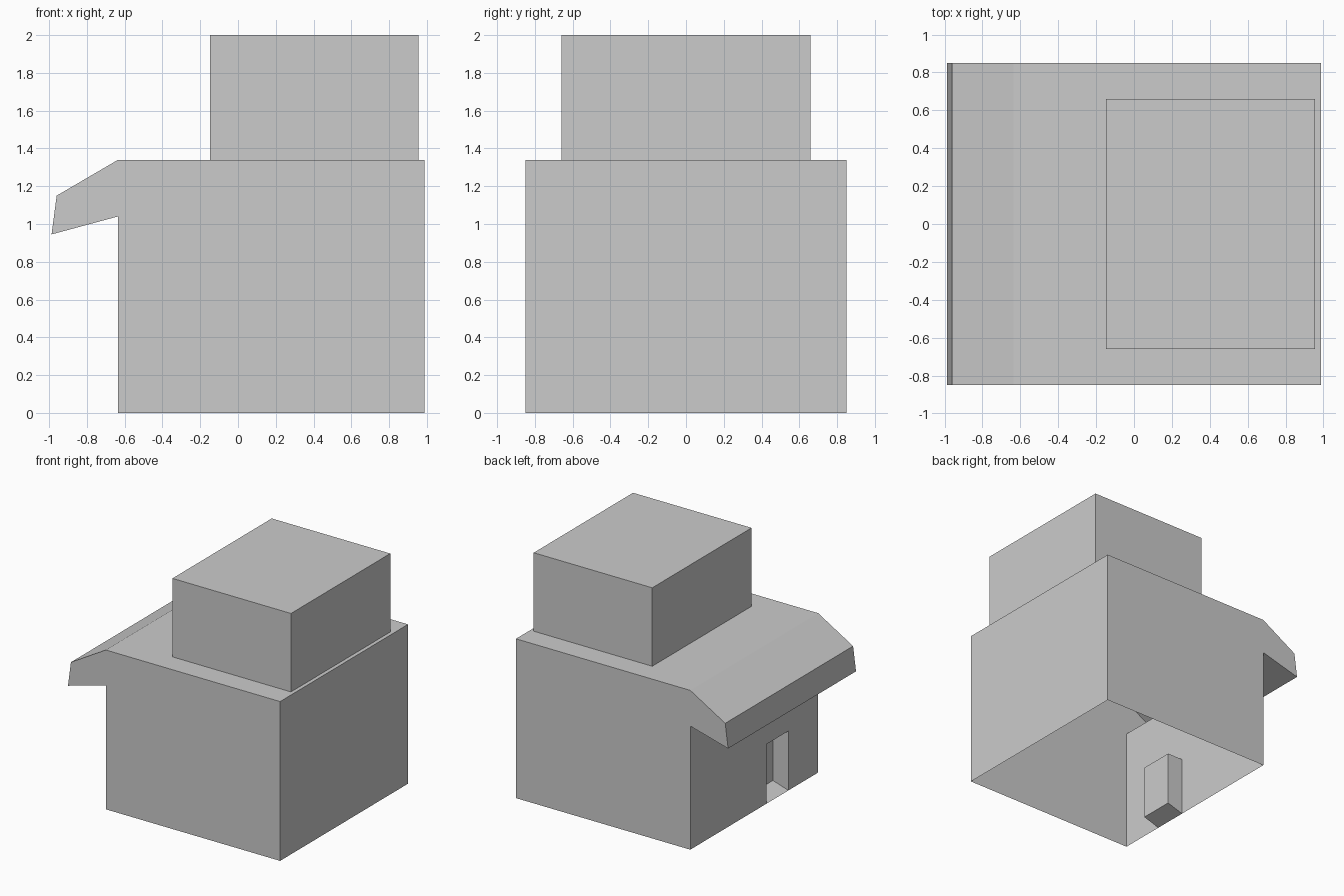
import bpy
import bmesh

cube = bpy.data.objects.get("Cube")
if cube:
    bpy.data.objects.remove(cube, do_unlink=True)

gray = bpy.data.materials.new("plain_gray")
gray.use_nodes = True
COLOUR = (0.6, 0.6, 0.6, 1)
gray.diffuse_color = COLOUR
gray.node_tree.nodes["Principled BSDF"].inputs["Base Color"].default_value = COLOUR


def finish(name, bm):
    """Weld the sheet and turn it into an object."""
    bmesh.ops.remove_doubles(bm, verts=bm.verts, dist=0.0005)
    mesh = bpy.data.meshes.new(name)
    bm.to_mesh(mesh)
    bm.free()
    mesh.materials.append(gray)
    obj = bpy.data.objects.new(name, mesh)
    bpy.context.collection.objects.link(obj)
    return obj


def face(bm, *points):
    return bm.faces.new([bm.verts.new(p) for p in points])


def extrude_profile(bm, profile, y0, y1, skip):
    """Sweep an x-z outline (clockwise from the front) along y."""
    face(bm, *[(x, y0, z) for x, z in reversed(profile)])
    face(bm, *[(x, y1, z) for x, z in profile])
    for i, (xa, za) in enumerate(profile):
        xb, zb = profile[(i + 1) % len(profile)]
        if i not in skip:
            face(bm, (xa, y0, za), (xb, y0, zb), (xb, y1, zb), (xa, y1, za))


# Main building with its overhanging awning, open underneath
WALL, EAST, ROOF, EAVE = -0.635, 0.987, 1.34, 1.04
Y0, Y1 = -0.85, 0.85
outline = [(WALL, 0), (WALL, EAVE), (-0.987, 0.945), (-0.96, 1.15),
           (WALL, ROOF), (EAST, ROOF), (EAST, 0)]
bm = bmesh.new()
extrude_profile(bm, outline, Y0, Y1, skip=(0, 6))

# Entrance wall around the doorway
D0, D1, HEAD = -0.455, -0.16, 0.5


def wall_panel(ya, yb, za, zb):
    face(bm, (WALL, ya, za), (WALL, ya, zb), (WALL, yb, zb), (WALL, yb, za))


wall_panel(Y0, D0, 0, EAVE)
wall_panel(D1, Y1, 0, EAVE)
wall_panel(D0, D1, HEAD, EAVE)

# Doorway recess with a ramped floor
BACK, SILL = WALL + 0.145, 0.045
niche = [(WALL, 0), (BACK, SILL), (BACK, HEAD), (WALL, HEAD)]
for (xa, za), (xb, zb) in zip(niche, niche[1:]):
    face(bm, (xa, D0, za), (xb, D0, zb), (xb, D1, zb), (xa, D1, za))
face(bm, *[(x, D0, z) for x, z in reversed(niche)])
face(bm, *[(x, D1, z) for x, z in niche])
bmesh.ops.remove_doubles(bm, verts=bm.verts, dist=0.0005)
for f in bm.faces:
    # Every recess face looks towards the middle of the opening
    c = f.calc_center_median()
    if all(WALL - 0.001 <= v.co.x <= BACK + 0.001 for v in f.verts) and c.x > WALL + 0.01:
        f.normal_update()
        to_mid = (WALL - c.x, (D0 + D1) / 2 - c.y, HEAD / 2 - c.z)
        if sum(a * b for a, b in zip(f.normal, to_mid)) < 0:
            f.normal_flip()
finish("main_building", bm)

# Upper storey block, open where it sits on the roof
bm = bmesh.new()
extrude_profile(bm, [(-0.148, ROOF), (-0.148, 2), (0.955, 2), (0.955, ROOF)],
                -0.66, 0.66, skip=(3,))
bmesh.ops.recalc_face_normals(bm, faces=bm.faces)
finish("upper_storey", bm)
